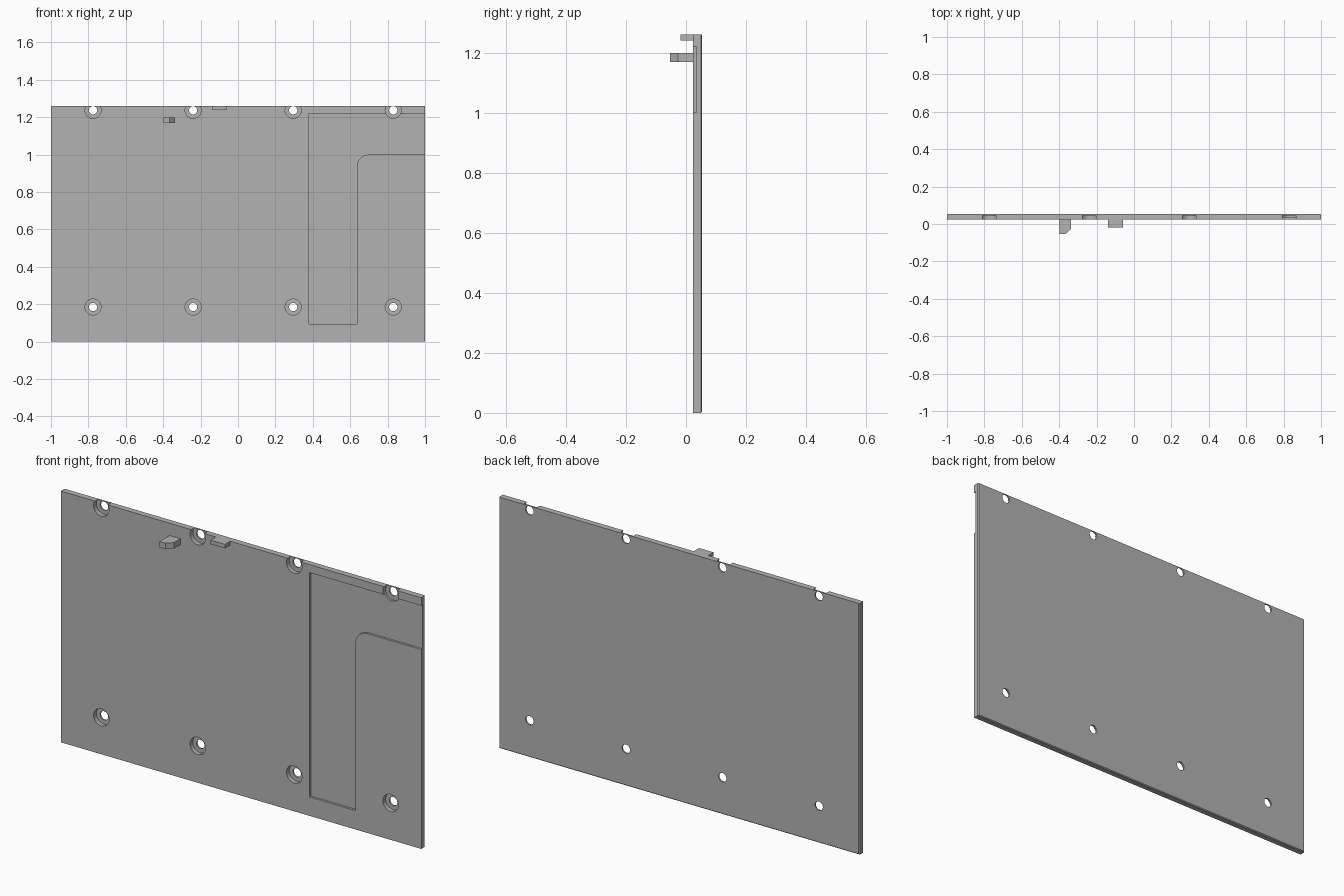
import bpy, bmesh, math
from mathutils import Vector

cube = bpy.data.objects.get("Cube")
if cube:
    bpy.data.objects.remove(cube, do_unlink=True)

grey = bpy.data.materials.new("plain_grey")
grey.use_nodes = True
grey.diffuse_color = (0.45, 0.45, 0.45, 1)
grey.node_tree.nodes["Principled BSDF"].inputs["Base Color"].default_value = grey.diffuse_color

FRONT, BACK, TOP = 0.024, 0.054, 1.26


def prism(name, outline, push):
    """Extrude a flat 3D outline along a vector into a closed solid."""
    bm = bmesh.new()
    face = bm.faces.new([bm.verts.new(p) for p in outline])
    moved = bmesh.ops.extrude_face_region(bm, geom=[face], use_keep_orig=True)
    verts = [g for g in moved["geom"] if isinstance(g, bmesh.types.BMVert)]
    bmesh.ops.translate(bm, verts=verts, vec=Vector(push))
    bmesh.ops.recalc_face_normals(bm, faces=bm.faces)
    mesh = bpy.data.meshes.new(name)
    bm.to_mesh(mesh)
    bm.free()
    mesh.materials.append(grey)
    obj = bpy.data.objects.new(name, mesh)
    bpy.context.collection.objects.link(obj)
    return obj


def front_outline(points, y):
    return [(x, y, z) for x, z in points]


def circle(cx, cz, r, n=32):
    return [(cx + r * math.cos(math.tau * i / n), cz + r * math.sin(math.tau * i / n))
            for i in range(n)]


def cut(target, cutter):
    mod = target.modifiers.new("cut", "BOOLEAN")
    mod.operation, mod.solver, mod.object = "DIFFERENCE", "EXACT", cutter
    bpy.context.view_layer.objects.active = target
    bpy.ops.object.modifier_apply(modifier=mod.name)
    bpy.data.objects.remove(cutter, do_unlink=True)


# Panel with slim chamfers on the back side and bottom edges
panel = prism("panel", front_outline([(-1, 0), (1, 0), (1, TOP), (-1, TOP)], FRONT),
              (0, BACK - FRONT, 0))
bm = bmesh.new()
bm.from_mesh(panel.data)
rear = [e for e in bm.edges
        if all(v.co.y > BACK - 0.001 for v in e.verts)
        and not all(v.co.z > TOP - 0.001 for v in e.verts)]
bmesh.ops.bevel(bm, geom=rear, offset=0.004, segments=1, affect="EDGES")
bm.to_mesh(panel.data)
bm.free()

# Shallow L-shaped recess, open at the left side, with a rounded inner corner
arc = [(0.70 - 0.065 * math.cos(a), 0.935 + 0.065 * math.sin(a))
       for a in [math.pi / 2 * i / 8 for i in range(9)]]
recess = [(0.38, 0.095), (0.635, 0.095)] + arc + [(1.1, 1.0), (1.1, 1.22), (0.38, 1.22)]
cut(panel, prism("recess_cutter", front_outline(recess, FRONT - 0.05), (0, 0.061, 0)))

# Two rows of counterbored screw holes
for z in (0.185, 1.237):
    for i in range(4):
        x = -0.775 + 0.535 * i
        cut(panel, prism("bore_cutter", front_outline(circle(x, z, 0.043), FRONT - 0.05),
                         (0, 0.072, 0)))
        cut(panel, prism("hole_cutter", front_outline(circle(x, z, 0.022), FRONT - 0.05),
                         (0, 0.2, 0)))

# Small tab flush with the top edge
prism("top_tab", front_outline([(-0.14, 1.24), (-0.06, 1.24), (-0.06, TOP), (-0.14, TOP)], FRONT),
      (0, -0.042, 0))

# Locating peg with one cut corner
peg = [(-0.397, FRONT), (-0.397, -0.054), (-0.365, -0.054), (-0.337, -0.026), (-0.337, FRONT)]
prism("locating_peg", [(x, y, 1.168) for x, y in peg], (0, 0, 0.03))

# Smooth the bores while keeping every edge crisp
bpy.ops.object.select_all(action="DESELECT")
panel.select_set(True)
bpy.context.view_layer.objects.active = panel
bpy.ops.object.shade_smooth_by_angle(angle=math.radians(30))
